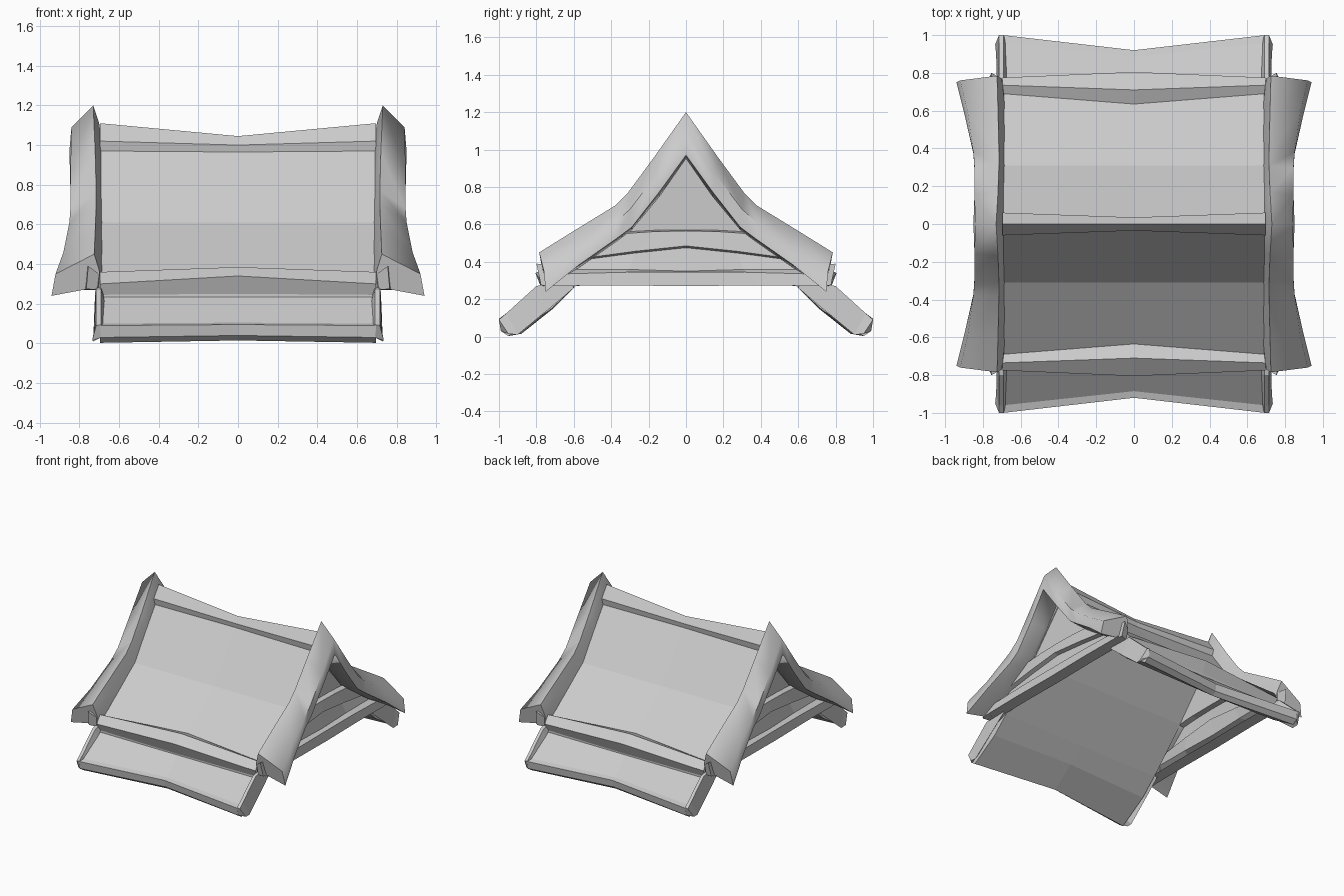
import bpy, bmesh, math


def loft(name, rings, closed=True, cap_start=False, cap_end=False, smooth=False):
    """Skin a list of equal-length point rings, then mirror to all quarters."""
    bm = bmesh.new()
    rows = [[bm.verts.new(p) for p in r] for r in rings]
    n = len(rows[0])
    for a, b in zip(rows, rows[1:]):
        for i in range(n if closed else n - 1):
            j = (i + 1) % n
            bm.faces.new((a[i], a[j], b[j], b[i]))
    if cap_start:
        bm.faces.new(rows[0])
    if cap_end:
        bm.faces.new(rows[-1])
    bmesh.ops.recalc_face_normals(bm, faces=bm.faces)
    # make sure open sheets face outward
    score = sum(f.normal.dot(f.calc_center_median()) * f.calc_area() for f in bm.faces)
    if score < 0:
        bmesh.ops.reverse_faces(bm, faces=bm.faces)
    me = bpy.data.meshes.new(name)
    bm.to_mesh(me)
    bm.free()
    ob = bpy.data.objects.new(name, me)
    bpy.context.collection.objects.link(ob)
    if smooth:
        bpy.ops.object.select_all(action='DESELECT')
        bpy.context.view_layer.objects.active = ob
        ob.select_set(True)
        bpy.ops.object.shade_smooth_by_angle(angle=math.radians(58))
    m = ob.modifiers.new("mirror", 'MIRROR')
    m.use_axis = (True, True, False)
    m.merge_threshold = 0.0005
    return ob


# roof shell: ridge cap, sagging slope, eave lip, lower skirt, underside
mid = [(0, 1.045), (.035, 1.0), (.03, .965), (.31, .61), (.635, .36), (.71, .385),
       (.805, .34), (.77, .25), (.76, .235), (.885, .105), (.92, .095),
       (.91, .04), (.88, .015), (.71, .15), (.6, .26), (.31, .56), (0, .92)]
end = [(0, 1.11), (.06, 1.02), (.05, .97), (.31, .61), (.69, .335), (.735, .36),
       (.775, .30), (.75, .245), (.76, .235), (.96, .10), (1.0, .09),
       (.99, .03), (.95, .003), (.73, .14), (.6, .26), (.31, .56), (0, .92)]
loft("roof_shell",
     [[(0, -d, z) for d, z in mid], [(.695, -d, z) for d, z in end]],
     closed=False, cap_end=True)

# boards along the sides of the lower skirt
loft("skirt_side_board",
     [[(.67, -.60, .27), (.69, -.62, .31), (.715, -.62, .31), (.72, -.60, .26)],
      [(.67, -.79, .20), (.69, -.80, .27), (.715, -.80, .27), (.725, -.73, .15)],
      [(.67, -.94, .08), (.69, -.96, .125), (.715, -.96, .125), (.73, -.90, .01)],
      [(.69, -.99, .03), (.69, -1.0, .095), (.715, -1.0, .09), (.735, -.95, .015)]],
     cap_start=True, cap_end=True)

# flared barge boards: inner bottom, inner top, crown, outer top, outer bottom, underside
loft("barge_board",
     [[(.68, 0, .96), (.70, 0, 1.11), (.73, 0, 1.2), (.84, 0, 1.09), (.85, 0, .97), (.73, 0, .95)],
      [(.68, -.15, .76), (.70, -.16, .88), (.72, -.17, .96), (.845, -.155, .87), (.845, -.145, .77), (.73, -.14, .75)],
      [(.68, -.30, .58), (.70, -.31, .69), (.715, -.31, .77), (.845, -.30, .68), (.845, -.29, .585), (.73, -.29, .57)],
      [(.68, -.38, .52), (.70, -.38, .62), (.715, -.38, .70), (.85, -.38, .61), (.85, -.37, .525), (.73, -.37, .51)],
      [(.68, -.58, .37), (.70, -.60, .48), (.72, -.60, .565), (.88, -.59, .46), (.895, -.57, .385), (.75, -.57, .37)],
      [(.69, -.74, .28), (.70, -.77, .37), (.725, -.785, .45), (.92, -.76, .35), (.94, -.75, .24), (.78, -.74, .27)]],
     cap_end=True, smooth=True)

# blunt blocks at the foot of each barge board
loft("barge_foot",
     [[(.69, -.70, .34), (.765, -.70, .38), (.775, -.70, .27), (.69, -.70, .27)],
      [(.70, -.77, .35), (.755, -.80, .39), (.765, -.775, .275), (.71, -.76, .27)]],
     cap_start=True, cap_end=True)

# gable wall with its stepped, bowed sill and bottom beam
centre = [(.69, 1.0), (.69, .57), (.73, .565), (.745, .485), (.715, .475),
          (.735, .35), (.775, .345), (.785, .27), (.69, .27)]
edge = [(.69, .02, .98), (.69, .33, .56), (.73, .34, .55), (.745, .54, .42),
        (.715, .55, .41), (.735, .61, .36), (.775, .66, .335), (.785, .76, .27),
        (.69, .74, .27)]
half = [(x, d * .5, (z + zc) / 2 + .004) for (x, d, z), (_, zc) in zip(edge, centre)]
loft("gable_wall",
     [[(x, 0, z) for x, z in centre],
      [(x, -d, z) for x, d, z in half],
      [(x, -d, z) for x, d, z in edge]], closed=False)
